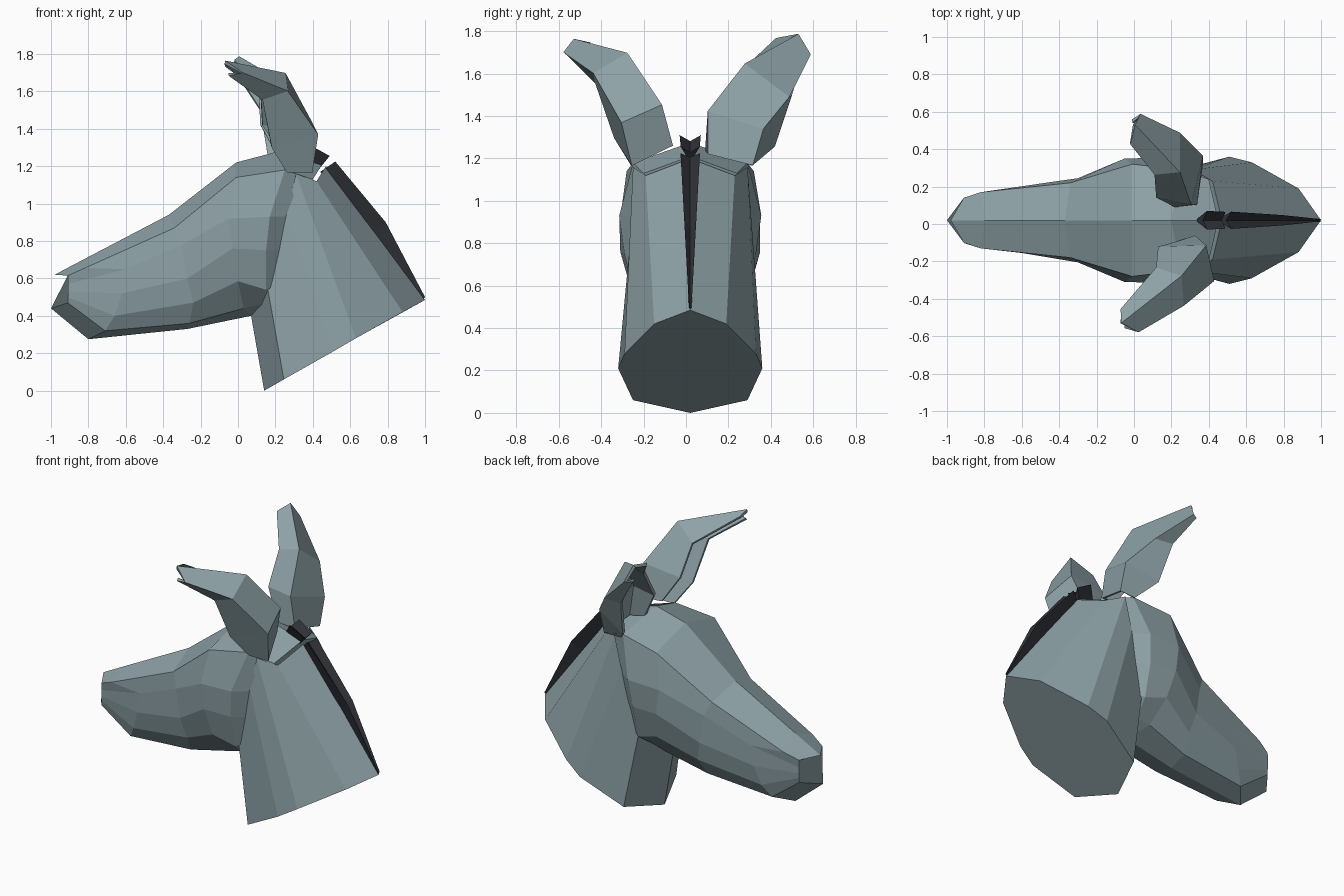
import bpy, bmesh

CY = 0.02  # symmetry plane of head and neck


def material(name, rgb):
    m = bpy.data.materials.new(name)
    m.diffuse_color = (*rgb, 1)
    return m


GREY = material("grey coat", (0.27, 0.36, 0.385))
DARK = material("dark mane", (0.028, 0.031, 0.038))


def loft(name, rings, mat, closed=True):
    """Skin quads between rings of points; closed rings get end caps."""
    bm = bmesh.new()
    vs = [[bm.verts.new(p) for p in r] for r in rings]
    n = len(rings[0])
    for a, b in zip(vs, vs[1:]):
        for i in range(n if closed else n - 1):
            j = (i + 1) % n
            bm.faces.new((a[i], a[j], b[j], b[i]))
    if closed:
        bm.faces.new(vs[0])
        bm.faces.new(vs[-1])
    bmesh.ops.recalc_face_normals(bm, faces=bm.faces)
    me = bpy.data.meshes.new(name)
    bm.to_mesh(me)
    bm.free()
    me.materials.append(mat)
    ob = bpy.data.objects.new(name, me)
    bpy.context.collection.objects.link(ob)
    return ob


def mirror(half):
    """Half ring (centre to centre) -> full ring about y = CY."""
    right = [(x, CY + y, z) for x, y, z in half]
    left = [(x, CY - y, z) for x, y, z in half[-2:0:-1]]
    return right + left


# Head: muzzle to poll, each half ring runs top centre -> bottom centre
head = [
    [(-.98, 0, .62), (-.91, .12, .615), (-.91, .122, .57), (-.91, .122, .53),
     (-.91, .12, .5), (-.91, .12, .47), (-1, 0, .44)],
    [(-.8, 0, .715), (-.82, .15, .655), (-.6, .175, .65), (-.62, .17, .52),
     (-.66, .15, .4), (-.71, .11, .32), (-.8, 0, .275)],
    [(-.37, 0, .94), (-.34, .2, .87), (-.3, .225, .78), (-.27, .23, .6),
     (-.24, .2, .47), (-.26, .13, .36), (-.27, 0, .33)],
    [(-.01, 0, 1.22), (-.01, .3, 1.14), (-.05, .33, .92), (-.03, .33, .76),
     (0, .28, .585), (.03, .16, .44), (.07, 0, .4)],
    [(.2, 0, 1.275), (.25, .27, 1.18), (.17, .335, .93), (.15, .31, .75),
     (.15, .26, .54), (.12, .15, .46), (.1, 0, .42)],
    [(.45, 0, 1.21), (.4, .22, 1.13), (.32, .22, .93), (.3, .2, .75),
     (.28, .17, .6), (.25, .1, .5), (.22, 0, .46)],
]
loft("head", [mirror(h) for h in head], GREY)

# Neck: slanted base cut up to the throat and crest
neck = [
    [(.14, 0, 0), (.245, .27, .06), (.51, .34, .21), (.63, .31, .28),
     (.88, .17, .42), (1, 0, .485)],
    [(.07, 0, .4), (.16, .24, .54), (.26, .27, .95), (.31, .27, 1.16),
     (.42, .21, 1.12), (.47, 0, 1.2)],
]
loft("neck", [mirror(h) for h in neck], GREY)

# Ears: open cups, rings run inner rim -> back -> outer rim
ears = {
    "left_ear": [
        [(.22, .1, 1.24), (.33, .11, 1.22), (.36, .31, 1.17), (.25, .3, 1.17)],
        [(.12, .15, 1.42), (.3, .11, 1.42), (.36, .36, 1.34), (.16, .41, 1.26)],
        [(.11, .27, 1.61), (.24, .28, 1.64), (.24, .48, 1.49), (.12, .49, 1.5)],
        [(-.02, .43, 1.76), (0, .53, 1.78), (.03, .58, 1.69), (-.01, .55, 1.7)],
    ],
    "right_ear": [
        [(.24, -.1, 1.25), (.32, -.07, 1.26), (.39, -.25, 1.17), (.26, -.25, 1.17)],
        [(.13, -.13, 1.42), (.38, -.12, 1.45), (.42, -.3, 1.37), (.18, -.33, 1.3)],
        [(.12, -.24, 1.6), (.25, -.28, 1.69), (.26, -.43, 1.6), (.13, -.42, 1.56)],
        [(-.07, -.46, 1.74), (-.07, -.53, 1.755), (.02, -.57, 1.7), (-.05, -.55, 1.69)],
    ],
}
for name, rings in ears.items():
    ear = loft(name, rings, GREY, closed=False)
    sol = ear.modifiers.new("thickness", 'SOLIDIFY')
    sol.thickness = 0.02
    sol.offset = 0


# Mane: V-grooved wedges along the crest
def mane(name, stations):
    rings = []
    for bx, bz, ox, oz, w in stations:
        vx, vz = bx + .65 * (ox - bx), bz + .65 * (oz - bz)
        rings.append([(bx, CY, bz), (ox, CY + w, oz), (vx, CY, vz), (ox, CY - w, oz)])
    loft(name, rings, DARK)


mane("mane", [(.44, 1.17, .52, 1.225, .046), (.72, .83, .79, .9, .028),
              (.985, .48, 1, .5, .006)])
mane("forelock_tuft", [(.33, 1.23, .39, 1.31, .05), (.43, 1.18, .49, 1.255, .045)])
